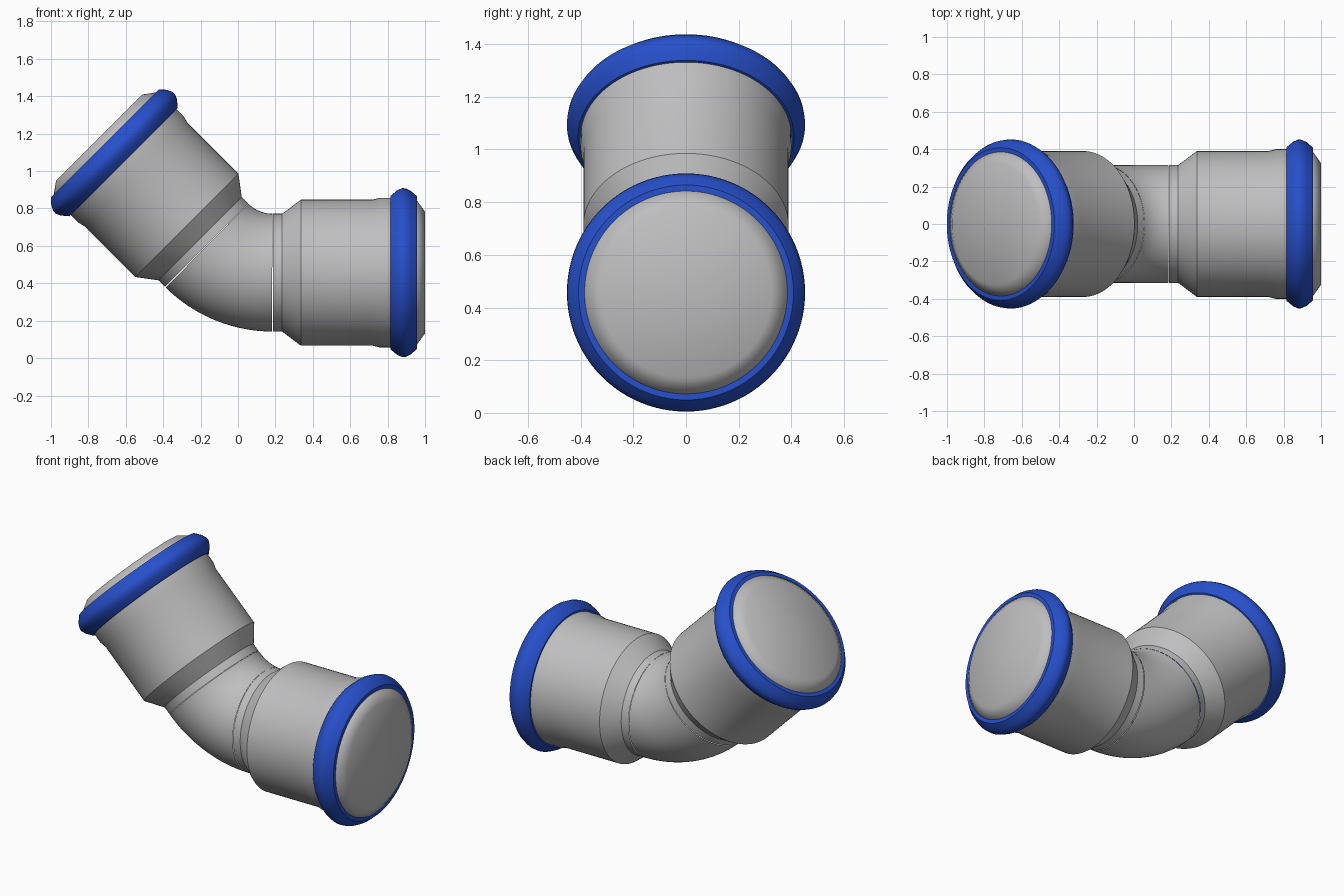
import bpy, bmesh, math
from mathutils import Matrix, Vector

if "Cube" in bpy.data.objects:
    bpy.data.objects.remove(bpy.data.objects["Cube"])

CORNER = Vector((-0.021, 0, 0.457))   # where the two arm axes meet
PIPE_R = 0.315
START = 0.207                         # corner to start of straight pipe
BEND_R = START / math.tan(math.radians(22.5))
SIDES = 96


def material(name, rgb):
    m = bpy.data.materials.new(name)
    m.use_nodes = True
    m.diffuse_color = (*rgb, 1)
    m.node_tree.nodes["Principled BSDF"].inputs["Base Color"].default_value = (*rgb, 1)
    return m


grey = material("grey metal", (0.52, 0.52, 0.53))
blue = material("blue collar", (0.02, 0.08, 0.6))


def finish(name, bm, mat, angle):
    bmesh.ops.recalc_face_normals(bm, faces=bm.faces)
    mesh = bpy.data.meshes.new(name)
    bm.to_mesh(mesh)
    bm.free()
    mesh.materials.append(mat)
    ob = bpy.data.objects.new(name, mesh)
    bpy.context.collection.objects.link(ob)
    bpy.ops.object.select_all(action="DESELECT")
    ob.select_set(True)
    bpy.context.view_layer.objects.active = ob
    bpy.ops.object.shade_smooth_by_angle(angle=math.radians(angle))
    return ob


def lathe(name, profile, mat, matrix, angle, closed=False):
    """Turn (distance, radius) points around the local x axis."""
    bm = bmesh.new()
    verts = [bm.verts.new((d, 0, r)) for d, r in profile]
    edges = [bm.edges.new(pair) for pair in zip(verts, verts[1:])]
    if closed:
        edges.append(bm.edges.new((verts[-1], verts[0])))
    bmesh.ops.spin(bm, geom=verts + edges, cent=(0, 0, 0), axis=(1, 0, 0),
                   angle=math.tau, steps=SIDES)
    bmesh.ops.remove_doubles(bm, verts=bm.verts, dist=0.0001)
    bm.transform(matrix)
    return finish(name, bm, mat, angle)


# Socket: straight pipe, flare, barrel, slight swell
socket = [(START, PIPE_R), (0.257, PIPE_R), (0.357, 0.39), (0.74, 0.39),
          (0.78, 0.4), (0.9, 0.4)]
# Rounded end stop closing the socket
end_stop = [(0.9, 0.385), (0.978, 0.385), (1.021, 0.325), (1.021, 0)]
# Rounded collar bead
collar = [(0.836, 0.39), (0.836, 0.41), (0.872, 0.44), (0.9, 0.452),
          (0.918, 0.45), (0.945, 0.437), (0.978, 0.408), (0.978, 0.38)]

for side, turn in (("left", 0), ("right", -135)):
    place = Matrix.Translation(CORNER) @ Matrix.Rotation(math.radians(turn), 4, "Y")
    lathe(side + "_socket", socket, grey, place, 30)
    lathe(side + "_end_stop", end_stop, grey, place, 60)
    lathe(side + "_collar", collar, blue, place, 40, closed=True)

# Elbow: a circle swept round the bend, with a hairline seam at each end
trim = math.radians(0.35)
centre = CORNER + Vector((START, 0, BEND_R))
bm = bmesh.new()
bmesh.ops.create_circle(
    bm, segments=SIDES, radius=PIPE_R,
    matrix=Matrix.Translation((CORNER.x + START, 0, CORNER.z))
    @ Matrix.Rotation(math.pi / 2, 4, "Y"))
bmesh.ops.rotate(bm, verts=bm.verts, cent=centre, matrix=Matrix.Rotation(trim, 3, "Y"))
bmesh.ops.spin(bm, geom=bm.verts[:] + bm.edges[:], cent=centre, axis=(0, 1, 0),
               angle=math.radians(45) - 2 * trim, steps=24)
finish("elbow_bend", bm, grey, 30)
